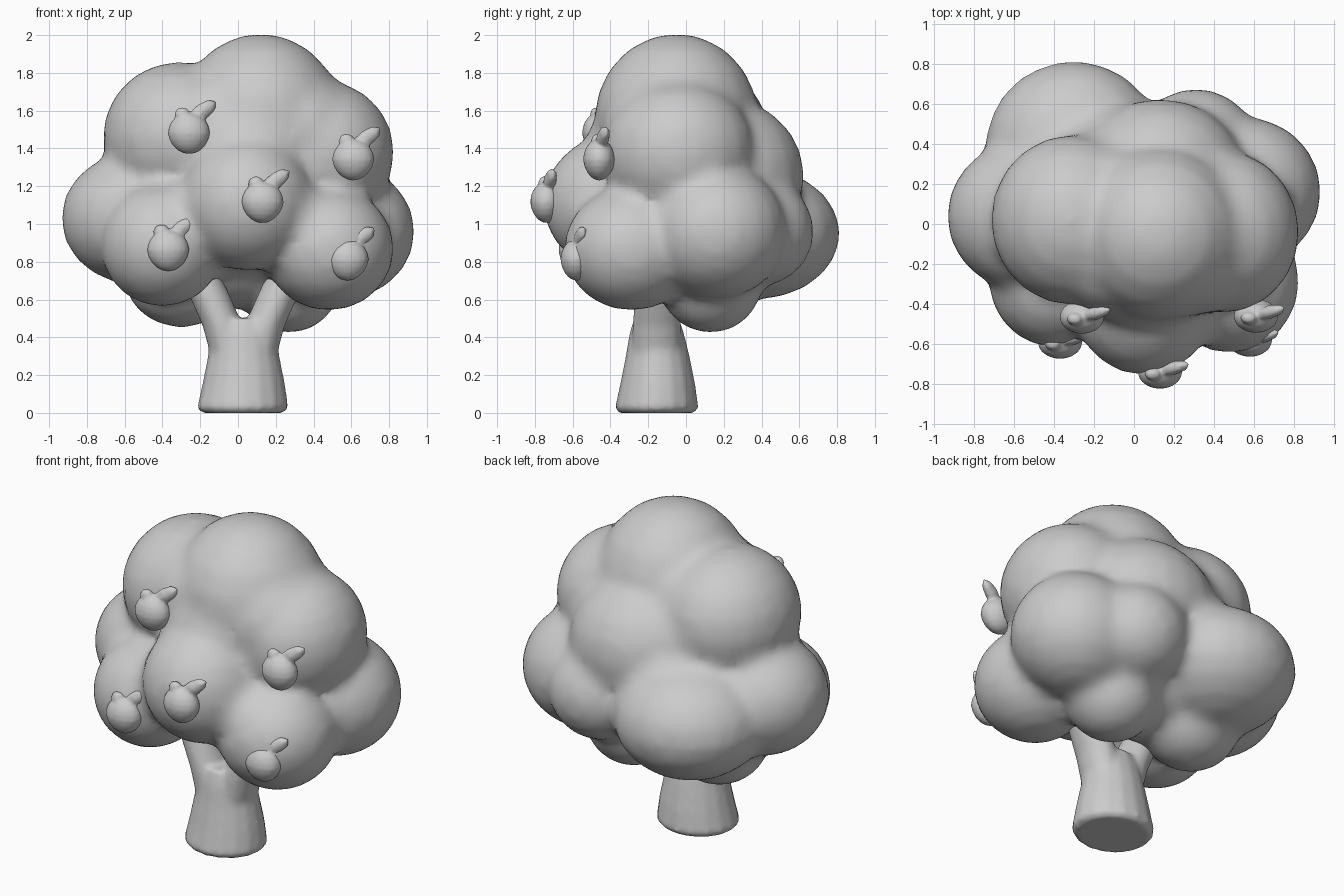
import bpy, bmesh
from math import radians
from mathutils import Matrix, Vector

cube = bpy.data.objects.get("Cube")
if cube:
    bpy.data.objects.remove(cube)

grey = bpy.data.materials.new("plain grey")
grey.use_nodes = True
grey.diffuse_color = (0.6, 0.6, 0.6, 1)
grey.node_tree.nodes["Principled BSDF"].inputs["Base Color"].default_value = (0.6, 0.6, 0.6, 1)


def finish(name, bm, voxel, smooth):
    """Turn a bmesh into a smooth object fused into one skin."""
    mesh = bpy.data.meshes.new(name)
    bm.to_mesh(mesh)
    bm.free()
    mesh.materials.append(grey)
    obj = bpy.data.objects.new(name, mesh)
    bpy.context.collection.objects.link(obj)
    fuse = obj.modifiers.new("fuse", 'REMESH')
    fuse.mode = 'VOXEL'
    fuse.voxel_size = voxel
    fuse.use_smooth_shade = True
    soften = obj.modifiers.new("soften", 'SMOOTH')
    soften.factor = 0.5
    soften.iterations = smooth


def blob(bm, centre, radii, turn=Matrix(), segments=20):
    m = Matrix.Translation(centre) @ turn @ Matrix.Diagonal((*radii, 1))
    return bmesh.ops.create_uvsphere(bm, u_segments=segments, v_segments=segments // 2,
                                     radius=1, matrix=m)["verts"]


def tube(bm, rings, segments=16):
    """Loft of horizontal rings given as (x, y, z, rx, ry)."""
    loops = []
    for x, y, z, rx, ry in rings:
        m = Matrix.Translation((x, y, z)) @ Matrix.Diagonal((rx, ry, 1, 1))
        loops.append(bmesh.ops.create_circle(bm, segments=segments, radius=1, matrix=m)["verts"])
    for a, b in zip(loops, loops[1:]):
        for i in range(segments):
            j = (i + 1) % segments
            bm.faces.new((a[i], a[j], b[j], b[i]))
    bm.faces.new(loops[0][::-1])
    bm.faces.new(loops[-1])


# Foliage: overlapping lobes, with inner fillings that soften the creases
lobes = [
    ((0.12, -0.05, 1.55), (0.44, 0.44, 0.46)),    # crown
    ((-0.31, 0.02, 1.46), (0.41, 0.43, 0.40)),    # upper right
    ((0.45, -0.04, 1.38), (0.38, 0.41, 0.38)),    # upper left
    ((0.13, 0.22, 1.25), (0.44, 0.41, 0.41)),     # upper back
    ((-0.55, 0.04, 1.03), (0.39, 0.38, 0.35)),    # middle right
    ((0.55, 0.16, 0.96), (0.39, 0.38, 0.36)),     # middle left
    ((-0.30, 0.37, 0.95), (0.45, 0.45, 0.35)),    # back right
    ((0.31, 0.39, 0.96), (0.31, 0.29, 0.29)),     # back left
    ((0.48, -0.29, 0.87), (0.35, 0.36, 0.33)),    # low front left
    ((-0.40, -0.28, 0.89), (0.33, 0.34, 0.33)),   # low front right
    ((0.05, -0.39, 1.11), (0.36, 0.37, 0.36)),    # front
    ((-0.30, 0.12, 0.73), (0.31, 0.28, 0.28)),    # underside right
    ((0.27, 0.13, 0.70), (0.28, 0.28, 0.28)),     # underside left
]
fillings = [
    ((0.00, 0.09, 1.05), (0.50, 0.40, 0.50)),     # core
    ((0.04, 0.06, 1.30), (0.66, 0.47, 0.42)),     # upper belt
    ((0.00, 0.09, 0.99), (0.75, 0.50, 0.34)),     # lower belt
    ((0.06, -0.23, 1.37), (0.38, 0.31, 0.33)),    # above the front
    ((0.28, -0.32, 1.02), (0.28, 0.30, 0.22)),    # front to low left
    ((-0.20, -0.30, 1.03), (0.27, 0.28, 0.23)),   # front to low right
    ((0.31, -0.06, 1.49), (0.36, 0.40, 0.34)),    # crown to upper left
    ((-0.12, -0.03, 1.52), (0.35, 0.43, 0.33)),   # crown to upper right
    ((-0.05, 0.28, 1.14), (0.45, 0.33, 0.30)),    # upper to lower back
]
bm = bmesh.new()
for centre, radii in lobes + fillings:
    blob(bm, centre, radii)
finish("foliage", bm, 0.035, 9)

# Trunk: flared base splitting into two boughs
bm = bmesh.new()
tube(bm, [(0.025, -0.155, 0.0, 0.215, 0.2), (0.025, -0.155, 0.025, 0.243, 0.222),
          (0.03, -0.15, 0.15, 0.22, 0.2), (0.03, -0.15, 0.3, 0.19, 0.17),
          (0.03, -0.155, 0.42, 0.18, 0.145), (0.03, -0.155, 0.5, 0.12, 0.12)])
for side in (-1, 1):
    tube(bm, [(0.03 + side * 0.08, -0.155, 0.32, 0.1, 0.13),
              (0.03 + side * 0.11, -0.155, 0.46, 0.108, 0.13),
              (0.03 + side * 0.18, -0.15, 0.62, 0.108, 0.12),
              (0.03 + side * 0.28, -0.13, 0.85, 0.1, 0.11)])
finish("trunk", bm, 0.016, 6)

# Fruit: body narrowing downwards, short stem and one leaf
spots = [(-0.26, -0.465, 1.48), (0.61, -0.46, 1.34), (0.13, -0.74, 1.115),
         (-0.37, -0.59, 0.86), (0.58, -0.58, 0.81)]
leaf_turn = Matrix.Rotation(radians(15), 4, 'Z') @ Matrix.Rotation(radians(-35), 4, 'Y')
for n, spot in enumerate(spots, 1):
    p = Vector(spot)
    bm = bmesh.new()
    for v in blob(bm, p, (0.112, 0.085, 0.11)):
        k = 1 + 0.9 * min(0, v.co.z - p.z)
        v.co.x = p.x + (v.co.x - p.x) * k
        v.co.y = p.y + (v.co.y - p.y) * k
    blob(bm, p + Vector((-0.035, -0.01, 0.1)), (0.045, 0.035, 0.04), segments=8)
    blob(bm, p + Vector((0.07, 0.02, 0.115)), (0.098, 0.036, 0.044), leaf_turn, 8)
    finish(f"fruit_{n}", bm, 0.01, 3)
